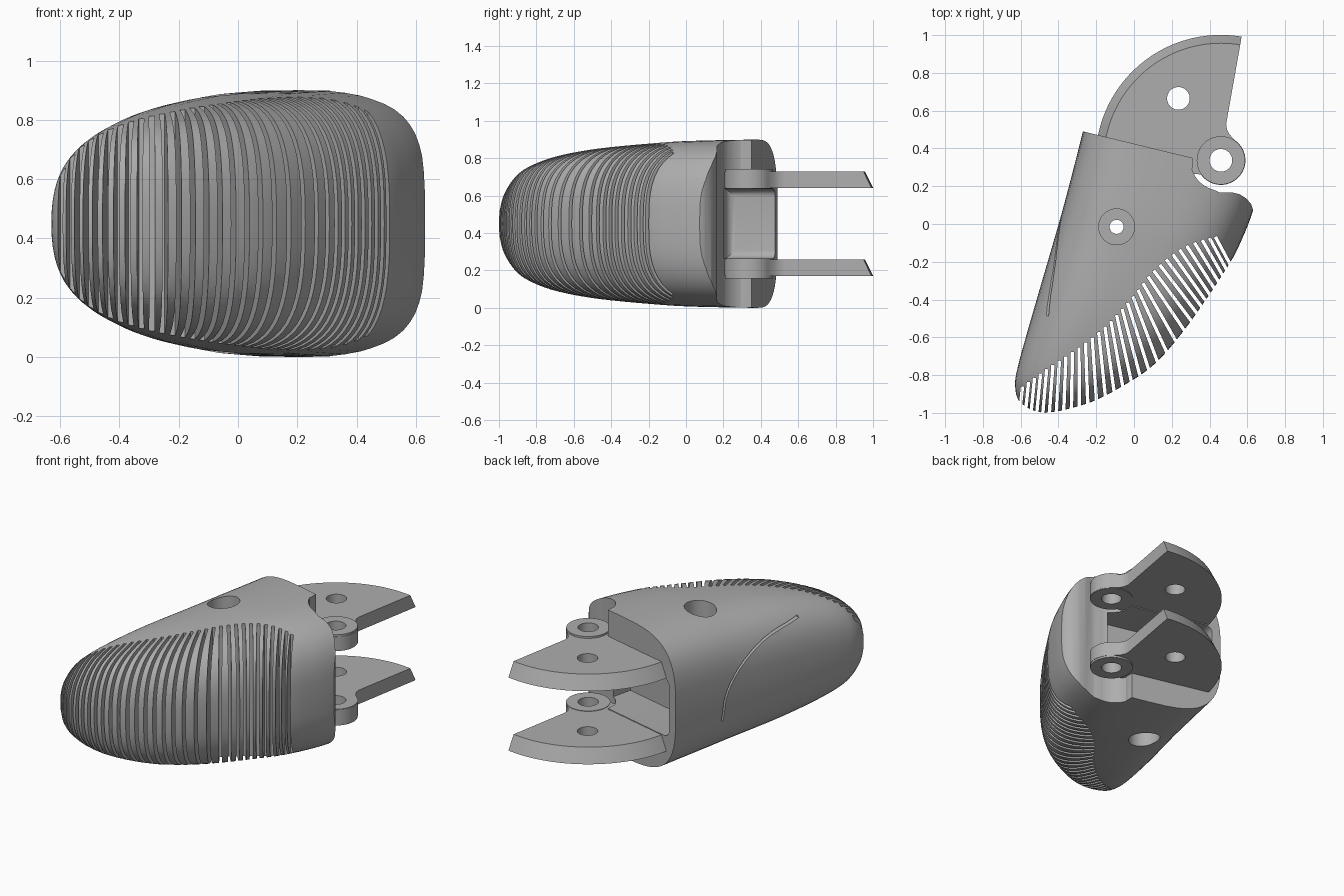
import bpy, bmesh, math
from mathutils import Vector, Matrix

cube = bpy.data.objects.get("Cube")
if cube:
    bpy.data.objects.remove(cube)

TILT = Matrix.Rotation(math.radians(-13.6), 4, 'Z')   # finger axis in plan
PIVOT = Vector((0.46, 0.337))

grey = bpy.data.materials.new("plain grey")
grey.use_nodes = True
colour = (0.42, 0.42, 0.42, 1)
grey.diffuse_color = colour
grey.node_tree.nodes["Principled BSDF"].inputs["Base Color"].default_value = colour


def finish(bm, name):
    bmesh.ops.recalc_face_normals(bm, faces=bm.faces)
    mesh = bpy.data.meshes.new(name)
    bm.to_mesh(mesh)
    bm.free()
    mesh.materials.append(grey)
    obj = bpy.data.objects.new(name, mesh)
    bpy.context.collection.objects.link(obj)
    return obj


def skin(bm, rings):
    """Join equal rings of points into a closed solid."""
    loops = [[bm.verts.new(p) for p in ring] for ring in rings]
    n = len(loops[0])
    for a, b in zip(loops, loops[1:]):
        for i in range(n):
            j = (i + 1) % n
            bm.faces.new((a[i], a[j], b[j], b[i]))
    bm.faces.new(loops[0][::-1])
    bm.faces.new(loops[-1])


def prism(name, low, z0, z1, high=None):
    bm = bmesh.new()
    skin(bm, [[(p[0], p[1], z0) for p in low], [(p[0], p[1], z1) for p in high or low]])
    return finish(bm, name)


def arc(centre, r, a0, a1, n=24):
    angles = [math.radians(a0 + (a1 - a0) * i / n) for i in range(n + 1)]
    return [(centre[0] + r * math.cos(a), centre[1] + r * math.sin(a)) for a in angles]


def circle(centre, r):
    return arc(centre, r, 0, 360, 40)[:-1]


def spline(points, count):
    """Resample points along a Catmull-Rom curve."""
    pts = [Vector(p) for p in points]
    pts = [pts[0] * 2 - pts[1]] + pts + [pts[-1] * 2 - pts[-2]]
    out = []
    for k in range(count):
        t = k / (count - 1) * (len(pts) - 3)
        i = min(int(t), len(pts) - 4)
        t -= i
        a, b, c, d = pts[i:i + 4]
        out.append(0.5 * (2 * b + (c - a) * t + (2 * a - 5 * b + 4 * c - d) * t ** 2
                          + (3 * b - a - 3 * c + d) * t ** 3))
    return out


def cut(target, cutter):
    mod = target.modifiers.new("cut", 'BOOLEAN')
    mod.operation, mod.solver, mod.object = 'DIFFERENCE', 'EXACT', cutter
    bpy.context.view_layer.objects.active = target
    bpy.ops.object.modifier_apply(modifier=mod.name)
    bpy.data.objects.remove(cutter)


def smooth(obj):
    bpy.ops.object.select_all(action='DESELECT')
    obj.select_set(True)
    bpy.context.view_layer.objects.active = obj
    bpy.ops.object.shade_smooth_by_angle(angle=math.radians(30))


# Fingertip sections: distance along finger, left edge, right edge, half height
STATIONS = [
    (-1.085, -.30, -.23, .08), (-1.05, -.375, -.14, .17), (-.97, -.413, .0, .26),
    (-.87, -.42, .12, .315), (-.70, -.415, .277, .365), (-.45, -.404, .405, .405),
    (-.10, -.388, .536, .435), (.06, -.383, .575, .443), (.226, -.38, .597, .447),
    (.413, -.378, .60, .45),
]


def fingertip(name, inset=0.0):
    rings = []
    for k, (v, left, right, h) in enumerate(spline([Vector(s) for s in STATIONS], 46)):
        power = 2 / (2.2 + 1.1 * k / 45)
        half = max((right - left) / 2 - inset, 0.01)
        h = max(h - inset, 0.01)
        ring = []
        for i in range(56):
            c, s = math.cos(math.tau * i / 56), math.sin(math.tau * i / 56)
            u = (left + right) / 2 + half * math.copysign(abs(c) ** power, c)
            z = 0.45 + h * math.copysign(abs(s) ** power, s)
            ring.append(TILT @ Vector((u, v + inset, z)))
        rings.append(ring)
    bm = bmesh.new()
    skin(bm, rings)
    return finish(bm, name)


body = fingertip("fingertip_body")

# Grip grooves: thin upright slabs fanned between pad edge and outer edge
pad_edge = spline([(.52, -.075), (.42, -.07), (.25, -.13), (.1, -.25), (-.02, -.40),
                   (-.15, -.54), (-.3, -.66), (-.45, -.76), (-.59, -.86)], 36)
outer_edge = spline([(.57, -.12), (.5, -.22), (.41, -.37), (.3, -.52), (.1, -.75),
                     (-.1, -.88), (-.3, -.97), (-.47, -1.0), (-.60, -.95)], 36)
bm = bmesh.new()
for p, q in zip(pad_edge, outer_edge):
    along = (q - p).normalized()
    side = Vector((-along.y, along.x)) * 0.009
    q = q + along * 0.06
    quad = [p - side, q - side, q + side, p + side]
    skin(bm, [[(c.x, c.y, z) for c in quad] for z in (-0.1, 1.0)])

# Curved nail groove on the left flank
nail = spline([(.05, .28), (.02, .45), (-.10, .60), (-.30, .70), (-.58, .745)], 16)
rings = []
for i, p in enumerate(nail):
    d = (nail[min(i + 1, 15)] - nail[max(i - 1, 0)]).normalized()
    n = Vector((-d.y, d.x)) * 0.007
    rings.append([TILT @ Vector((u, c.x, c.y))
                  for u, c in ((-.6, p - n), (-.2, p - n), (-.2, p + n), (-.6, p + n))])
skin(bm, rings)
grooves = finish(bm, "groove_cutter")
cut(grooves, fingertip("groove_core", 0.022))
cut(body, grooves)

# Knuckle notch at the rear
notch = [(.31, .7), (.31, .30)] + arc(PIVOT, 0.16, 197, 255, 10) + [
    (.455, .166), (.52, .167), (.56, .157), (.595, .135), (.62, .105), (.632, .07),
    (.9, .0), (.9, .7)]
cut(body, prism("notch_cutter", notch, -0.1, 1.0))

# Rear cavity between the plates, with rounded corners
bm = bmesh.new()
bmesh.ops.create_cube(bm, size=1, matrix=Matrix.Translation((.0, .40, .45))
                      @ Matrix.Diagonal((.64, .50, .37, 1)))
left_edges = [e for e in bm.edges if all(v.co.x < 0 and v.co.y < .4 for v in e.verts)
              or (all(v.co.x < 0 for v in e.verts) and abs(e.verts[0].co.y - e.verts[1].co.y) > .1)]
bmesh.ops.bevel(bm, geom=left_edges, offset=0.045, segments=5, profile=0.5, affect='EDGES')
bm.transform(TILT)
cut(body, finish(bm, "cavity_cutter"))

# Small tendon hole in the cavity floor
bm = bmesh.new()
bmesh.ops.create_cone(bm, cap_ends=True, segments=24, radius1=.028, radius2=.028, depth=.4,
                      matrix=TILT @ Matrix.Translation((-.2, .1, .45))
                      @ Matrix.Rotation(math.pi / 2, 4, 'X'))
cut(body, finish(bm, "tendon_hole_cutter"))

# Screw bore with a wide recess above and below
SCREW = (-.092, -.015)
for r, z0, z1 in ((.037, -.1, 1), (.095, .70, 1), (.095, -.1, .20)):
    cut(body, prism("screw_cutter", circle(SCREW, r), z0, z1))
smooth(body)


# Hinge plates with a bevelled round edge, and their knuckle bosses
def plate_outline(radius):
    return (arc(PIVOT, radius, 80.5, 172, 48) + [(-.15, .30)]
            + arc(PIVOT, 0.13, 215, 415, 32) + [(.505, .475), (.492, .50), (.488, .53)])


for level, z0, b0, b1 in (("upper", .64, .637, .742), ("lower", .17, .158, .263)):
    plate = prism(level + "_hinge_plate", plate_outline(.664), z0, z0 + .09, plate_outline(.62))
    boss = prism(level + "_knuckle_boss", circle(PIVOT, .128), b0, b1)
    cut(plate, prism("pin_cutter", circle((.235, .665), .06), 0, 1))
    for part in (plate, boss):
        cut(part, prism("pivot_cutter", circle(PIVOT, .06), 0, 1))
        smooth(part)
